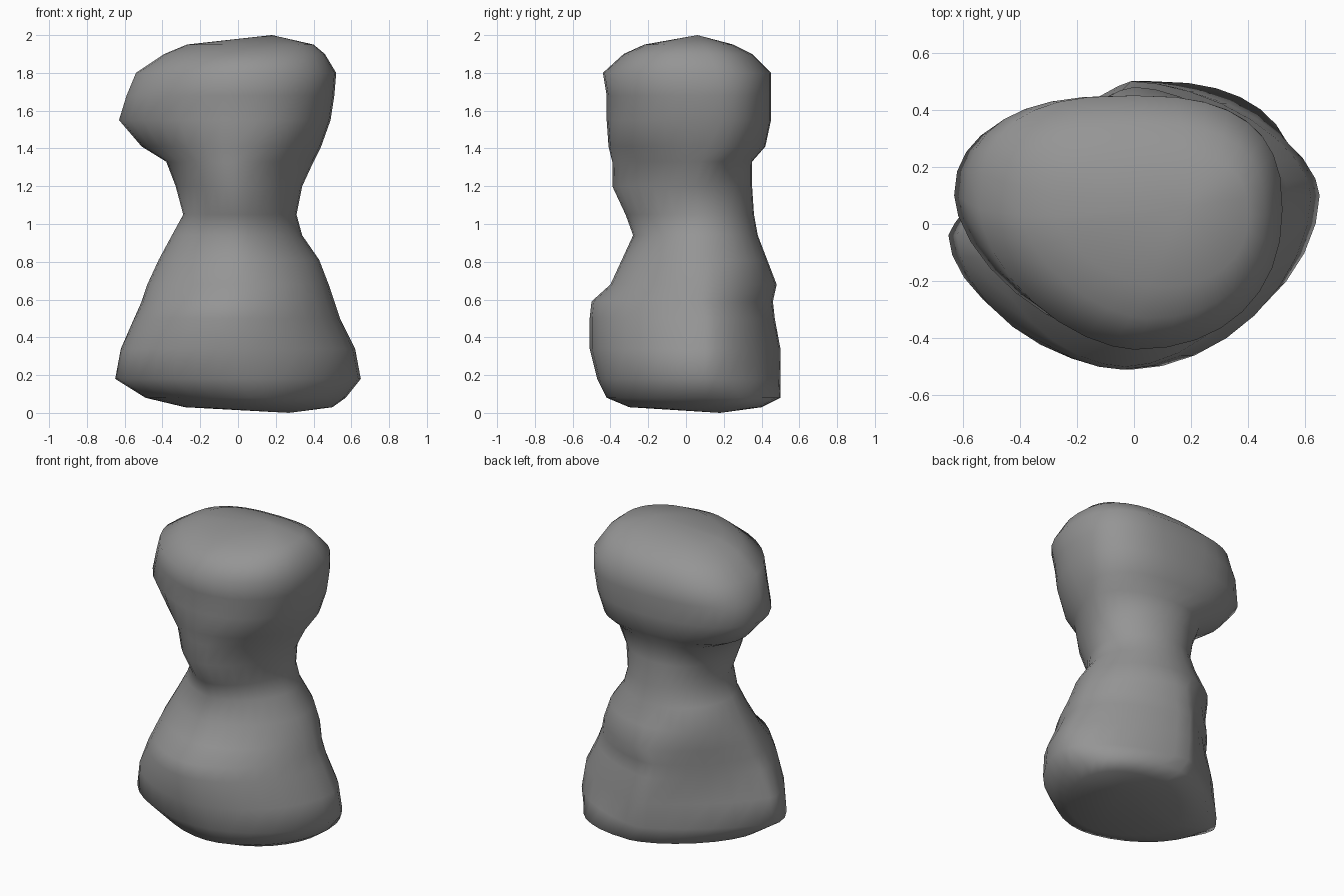
import bpy
import bmesh
import math

old = bpy.data.objects.get("Cube")
if old:
    bpy.data.objects.remove(old, do_unlink=True)

SEGMENTS = 32

# Cross-sections: height, right, left, front, back, then the widest points' y and deepest points' x
FOOT = [
    (.03, -.28, .5, -.3, .4, .06, .1),
    (.08, -.49, .57, -.42, .5, .06, .06),
]
BASE = [
    (.18, -.65, .65, -.47, .5, .03, 0),
    (.34, -.62, .62, -.51, .5, .03, -.01),
    (.5, -.55, .54, -.51, .47, .03, -.04),
]
BELLY = [
    (.59, -.51, .51, -.5, .46, .03, -.03),
    (.68, -.48, .48, -.4, .48, .04, 0),
]
NECK = [
    (.81, -.42, .43, -.34, .43, .05, 0),
    (.94, -.35, .34, -.28, .38, .05, 0),
    (1.05, -.29, .31, -.32, .36, .05, 0),
    (1.2, -.33, .34, -.39, .35, .03, -.02),
    (1.33, -.38, .4, -.39, .35, .06, -.02),
]
JAW = [
    (1.41, -.51, .44, -.41, .42, .12, -.02),
    (1.55, -.63, .49, -.42, .45, .1, 0),
]
CROWN = [
    (1.68, -.59, .51, -.42, .45, .08, 0),
    (1.8, -.54, .52, -.44, .45, .05, 0),
    (1.9, -.39, .46, -.33, .35, .03, .05),
    (1.95, -.27, .4, -.22, .25, .03, .1),
]

# Each part: sections, skew of the two sides, fullness of the quarters
# (back left, back right, front right, front left)
PARTS = [
    (FOOT, .05, (2.4, 1.5, 1.8, 1.8)),
    (BASE, .07, (1.7, 1.25, 1.8, 1.85)),
    (BELLY, .05, (1.75, 1.45, 1.8, 1.8)),
    (NECK, .02, (2, 2.1, 1.75, 1.75)),
    (JAW, 0, (2.4, 2.3, 1.65, 2.2)),
    (CROWN, 0, (2.6, 2.7, 1.65, 2.2)),
]


def power(value, exponent):
    return math.copysign(abs(value) ** (2 / exponent), value)


def ring(bm, section, skew, fullness):
    """One closed loop whose four quarters follow their own extents."""
    z, right, left, front, back, cy, cx = section
    loop = []
    for i in range(SEGMENTS):
        angle = math.tau * i / SEGMENTS
        c, s = math.cos(angle), math.sin(angle)
        quarter = fullness[4 * i // SEGMENTS]
        u, v = power(c, quarter), power(s, quarter)
        middle = cy + (skew if c > 0 else -skew)
        x = cx + u * (left - cx if u > 0 else cx - right)
        y = middle + v * (back - middle if v > 0 else middle - front)
        loop.append(bm.verts.new((x, y, z)))
    return loop


def cap(bm, loop, point):
    tip = bm.verts.new(point)
    for a, b in zip(loop, loop[1:] + loop[:1]):
        bm.faces.new((a, b, tip))


# Body: one continuous skin from foot to crown
bm = bmesh.new()
loops = [ring(bm, section, skew, fullness)
         for sections, skew, fullness in PARTS for section in sections]
for low, high in zip(loops, loops[1:]):
    for i in range(SEGMENTS):
        j = (i + 1) % SEGMENTS
        bm.faces.new((low[i], low[j], high[j], high[i]))
cap(bm, loops[0], (.27, .18, 0))
cap(bm, loops[-1], (.18, .06, 2))
bmesh.ops.recalc_face_normals(bm, faces=bm.faces)
mesh = bpy.data.meshes.new("body")
bm.to_mesh(mesh)
bm.free()

body = bpy.data.objects.new("body", mesh)
bpy.context.collection.objects.link(body)

# Plain grey clay
clay = bpy.data.materials.new("grey clay")
clay.use_nodes = True
colour = (.3, .3, .3, 1)
clay.diffuse_color = colour
clay.node_tree.nodes["Principled BSDF"].inputs["Base Color"].default_value = colour
mesh.materials.append(clay)

# Smooth shading
bpy.context.view_layer.objects.active = body
body.select_set(True)
bpy.ops.object.shade_smooth()
